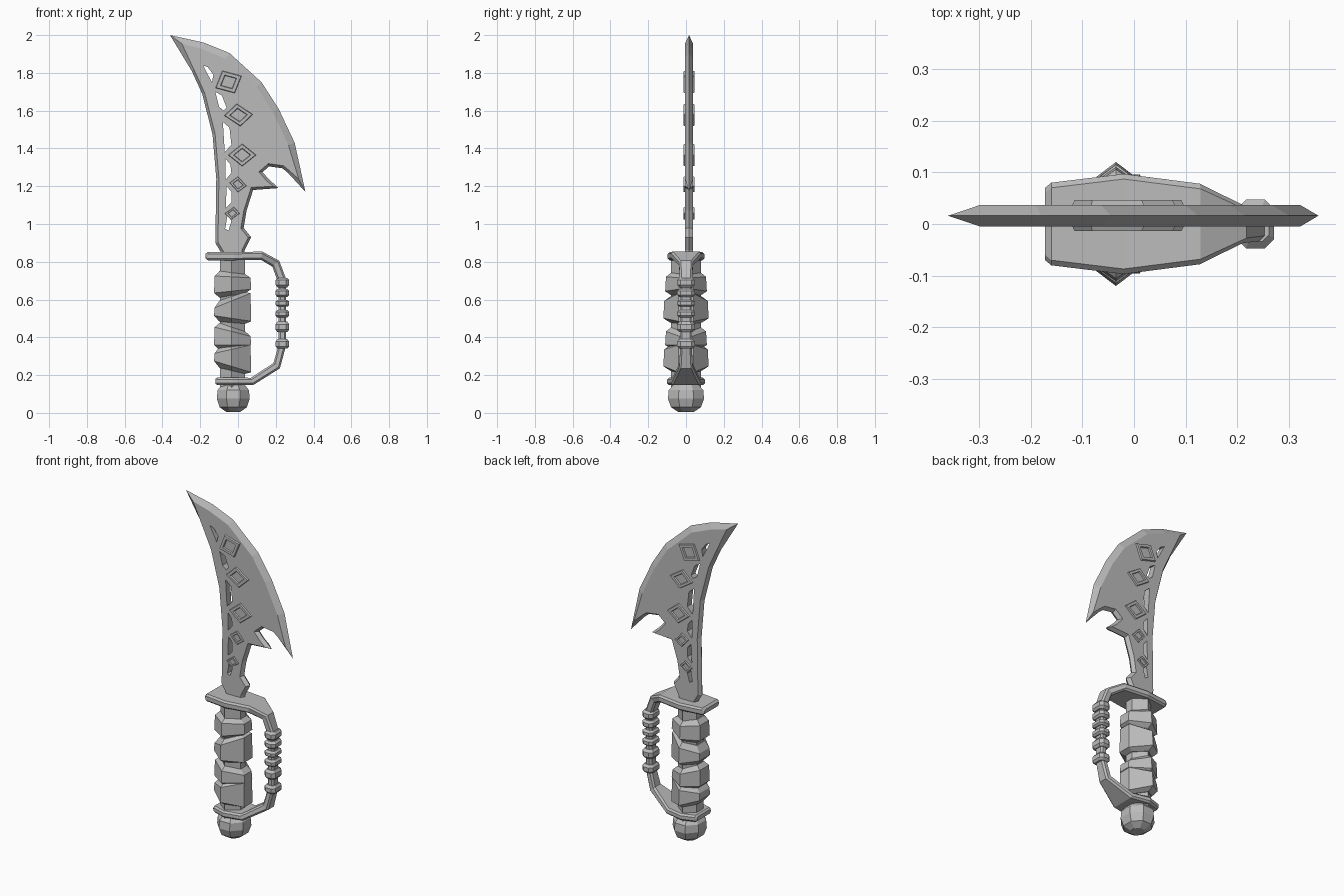
import bpy, bmesh
from math import pi, sin, cos
from mathutils import Vector

if "Cube" in bpy.data.objects:
    bpy.data.objects.remove(bpy.data.objects["Cube"])

steel = bpy.data.materials.new("grey_steel")
steel.use_nodes = True
GREY = (0.5, 0.5, 0.5, 1)
steel.diffuse_color = GREY
steel.node_tree.nodes["Principled BSDF"].inputs["Base Color"].default_value = GREY


def finish(bm, name):
    bmesh.ops.recalc_face_normals(bm, faces=bm.faces)
    mesh = bpy.data.meshes.new(name)
    bm.to_mesh(mesh)
    bm.free()
    mesh.materials.append(steel)
    bpy.context.collection.objects.link(bpy.data.objects.new(name, mesh))


def bridge(bm, a, b):
    for i in range(len(a)):
        j = (i + 1) % len(a)
        bm.faces.new((a[i], a[j], b[j], b[i]))


def loft(bm, rings):
    """Skin a list of equal-length point rings and cap both ends."""
    loops = [[bm.verts.new(p) for p in ring] for ring in rings]
    for a, b in zip(loops, loops[1:]):
        bridge(bm, a, b)
    bm.faces.new(loops[0])
    bm.faces.new(loops[-1])


def inset(points, widths):
    """Move a clockwise outline inwards, with limited mitres."""
    result = []
    for i, p in enumerate(points):
        d1 = (p - points[i - 1]).normalized()
        d2 = (points[(i + 1) % len(points)] - p).normalized()
        n1, n2 = Vector((d1.y, -d1.x)), Vector((d2.y, -d2.x))
        m = (n1 + n2).normalized()
        result.append(p + m * widths[i] * min(1 / max(m.dot(n1), 0.1), 2.2))
    return result


# Blade: sharp outline, bevelled border, flat cheeks pierced along the spine
MID, HALF = 0.016, 0.021
cutting = [(-.36, 2), (-.18, 1.96), (-.045, 1.905), (.125, 1.75), (.215, 1.61),
           (.30, 1.43), (.357, 1.17)]
lower = [(.265, 1.27), (.235, 1.295), (.165, 1.305), (.13, 1.275), (.16, 1.24),
         (.215, 1.19), (.08, 1.18), (.045, 1.07), (.03, .98), (.07, .93),
         (.035, .86), (.03, .82), (-.09, .82), (-.09, .85), (-.12, .9)]
spine = [(-.115, 1.24), (-.135, 1.475), (-.19, 1.69), (-.245, 1.81)]
holes = [
    [(-.185, 1.84), (-.16, 1.83), (-.13, 1.79), (-.138, 1.75)],
    [(-.12, 1.70), (-.085, 1.68), (-.06, 1.615), (-.075, 1.60), (-.1, 1.62)],
    [(-.08, 1.54), (-.045, 1.51), (-.035, 1.42), (-.07, 1.38)],
    [(-.065, 1.345), (-.04, 1.315), (-.035, 1.27), (-.065, 1.235)],
    [(-.06, 1.2), (-.035, 1.17), (-.035, 1.115), (-.065, 1.085)],
    [(-.055, 1.05), (-.035, 1.015), (-.05, .965), (-.068, .975)]]
outline = [Vector(p) for p in cutting + lower + spine]
widths = [.035] * len(cutting) + [.014] * (len(lower) + len(spine))
border = inset(outline, widths)

bm = bmesh.new()
edge_loop = [bm.verts.new((p.x, MID, p.y)) for p in outline]
side_holes = []
for side in (-1, 1):
    y = MID + side * HALF
    loops = [[bm.verts.new((p[0], y, p[1])) for p in loop] for loop in [border] + holes]
    rim = [bm.edges.new((l[i - 1], l[i])) for l in loops for i in range(len(l))]
    bmesh.ops.triangle_fill(bm, edges=rim, use_beauty=True, normal=(0, side, 0))
    bridge(bm, edge_loop, loops[0])
    side_holes.append(loops[1:])
for front, back in zip(*side_holes):
    bridge(bm, front, back)
bmesh.ops.dissolve_limit(bm, angle_limit=0.01, verts=bm.verts, edges=bm.edges)
finish(bm, "blade")

# Raised diamond frames on both cheeks: centre, long half axis, short half axis
diamonds = [((-.05, 1.752), (.07, .032), (-.033, .06)),
            ((.003, 1.577), (.077, .003), (-.01, .06)),
            ((.022, 1.365), (.075, 0), (0, .06)),
            ((0, 1.21), (.045, -.008), (0, .042)),
            ((-.03, 1.056), (.04, 0), (.008, .034))]
bm = bmesh.new()
for c, a, b in diamonds:
    c, a, b = Vector(c), Vector(a), Vector(b)
    for side in (-1, 1):
        rings = []
        for scale, rise in ((1, -.002), (.93, .009), (.62, .009), (.56, .001)):
            y = MID + side * (HALF + rise)
            rings.append([(c.x + d.x * scale, y, c.y + d.y * scale) for d in (a, b, -a, -b)])
        loft(bm, rings)
finish(bm, "diamond_frames")

# Grip: six-sided core with tilted wedge-shaped wraps
GRIP_X = -.03
section = [(.1, .04), (-.005, .12), (-.097, .05), (-.097, -.05), (-.005, -.12), (.1, -.04)]


def grip_ring(scale, left, right, depth=1):
    ring = []
    for x, y in section:
        t = (x * scale + .097) / .197
        ring.append((GRIP_X + x * scale, y * scale * depth, left + (right - left) * t))
    return ring


bm = bmesh.new()
loft(bm, [grip_ring(.66, .13, .13), grip_ring(.66, .83, .83)])
finish(bm, "grip_core")

# Each wrap: upper left and right heights, lower left and right heights, depth
wraps = [(.725, .715, .635, .655, .92), (.555, .635, .515, .485, 1),
         (.455, .405, .36, .36, .92), (.315, .36, .275, .215, 1)]
for i, (tl, tr, bl, br, depth) in enumerate(wraps):
    bm = bmesh.new()
    loft(bm, [grip_ring(.7, tl + .03, tr + .015, depth), grip_ring(.96, tl, tr, depth),
              grip_ring(1, bl, br, depth), grip_ring(.7, bl - .03, br - .015, depth)])
    finish(bm, f"grip_wrap_{i + 1}")


# Hand guard: upper plate, knuckle bar and lower plate in one sweep
def chamfered(half_a, half_b, cut):
    quarter = [(half_a, half_b - cut), (half_a - cut, half_b)]
    right = quarter + [(-a, b) for a, b in reversed(quarter)]
    return right + [(-a, -b) for a, b in right]


# Stations: x, z, half width across, half thickness
stations = [(-.172, .83, .07, .012), (-.16, .83, .08, .022), (-.02, .83, .097, .022),
            (.125, .832, .078, .022), (.2, .79, .037, .024), (.23, .71, .033, .023),
            (.235, .65, .03, .02), (.235, .36, .03, .02), (.205, .25, .036, .022),
            (.075, .167, .078, .02), (-.03, .167, .1, .02), (-.11, .167, .075, .02),
            (-.12, .167, .066, .012)]
path = [Vector((x, 0, z)) for x, z, w, t in stations]
rings = []
for i, (x, z, w, t) in enumerate(stations):
    along = path[min(i + 1, len(path) - 1)] - path[max(i - 1, 0)]
    across = along.normalized().cross(Vector((0, 1, 0)))
    rings.append([path[i] + Vector((0, a, 0)) + across * b
                  for a, b in chamfered(w, t, .01)])
bm = bmesh.new()
loft(bm, rings)
finish(bm, "hand_guard")

# Beads on the knuckle bar: height and half length
bm = bmesh.new()
for z, h in ((.69, .025), (.635, .022), (.58, .018), (.525, .02), (.455, .028), (.365, .025)):
    loft(bm, [[(.235 + a * s, b * s, z + dz) for a, b in chamfered(.036, .047, .018)]
              for s, dz in ((.72, -h), (1, -h * .5), (1, h * .5), (.72, h))])
finish(bm, "guard_beads")

# Pommel: faceted ball
bm = bmesh.new()
loft(bm, [[(-.025 + r * cos(k * pi / 4 + pi / 8), 1.1 * r * sin(k * pi / 4 + pi / 8), z)
           for k in range(8)]
          for z, r in ((.005, .04), (.03, .078), (.075, .094), (.12, .09), (.15, .065))])
finish(bm, "pommel")
